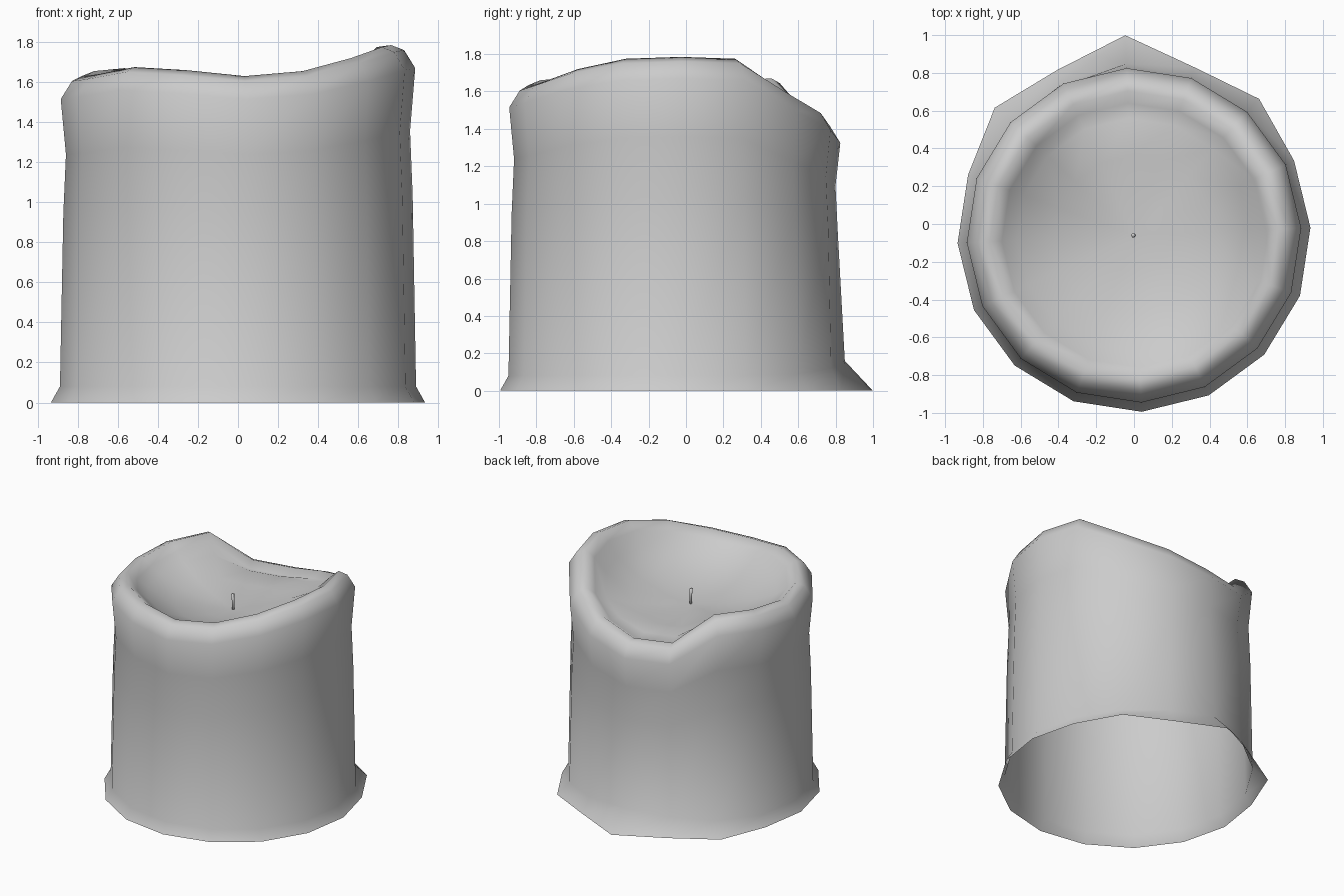
import bpy, bmesh
from math import sin, cos, radians

if "Cube" in bpy.data.objects:
    bpy.data.objects.remove(bpy.data.objects["Cube"])

N = 16
CY = -0.06                      # candle axis sits slightly forward
FLOOR = 1.41                    # height of the melted pool at the wick
# rim crest height every 22.5 degrees, starting at +x and going to +y
RIM = [1.785, 1.775, 1.61, 1.51, 1.44, 1.45, 1.67, 1.655,
       1.63, 1.64, 1.675, 1.66, 1.63, 1.655, 1.72, 1.775]
# spilled wax at the foot: radius and height for the back columns
FOOT = {2: (0.98, 0.09), 3: (0.945, 0.12), 4: (1.06, 0.16),
        5: (0.965, 0.13), 6: (1.0, 0.10)}


def column(i):
    """Radius/height profile of one side of the candle, foot to pool."""
    h = RIM[i]
    foot_r, foot_z = FOOT.get(i, (0.935, 0.08))
    low_r = 0.91 if i == 4 else 0.89
    drop = h - FLOOR
    return [(foot_r, 0), (low_r, foot_z), (0.873, 0.58 * h), (0.86, 0.76 * h),
            (0.886, h - 0.115), (0.83, h - 0.025), (0.765, h),
            (0.70, h - 0.04 - 0.05 * drop), (0.62, FLOOR + 0.55 * drop),
            (0.42, FLOOR + 0.22 * drop), (0.2, FLOOR + 0.05 * drop)]


def finish(bm, name):
    bmesh.ops.recalc_face_normals(bm, faces=bm.faces)
    for f in bm.faces:
        f.smooth = True
    mesh = bpy.data.meshes.new(name)
    bm.to_mesh(mesh)
    bm.free()
    obj = bpy.data.objects.new(name, mesh)
    bpy.context.collection.objects.link(obj)
    return obj


# wax body: open-bottomed shell with flared foot, uneven lip and melted pool
bm = bmesh.new()
cols = []
for i in range(N):
    a = radians(i * 360 / N + 2.5)
    cols.append([bm.verts.new((r * cos(a), CY + r * sin(a), z))
                 for r, z in column(i)])
centre = bm.verts.new((0, CY, FLOOR))
for i in range(N):
    a, b = cols[i], cols[(i + 1) % N]
    for k in range(len(a) - 1):
        bm.faces.new((a[k], b[k], b[k + 1], a[k + 1]))
    bm.faces.new((a[-1], b[-1], centre))
finish(bm, "candle_wax")

# wick: thin stem with a slightly bent tip
bm = bmesh.new()
rings = []
for x, z, r in [(0, FLOOR - 0.03, 0.01), (0, FLOOR + 0.06, 0.01),
                (-0.004, FLOOR + 0.12, 0.012)]:
    rings.append([bm.verts.new((x + r * cos(radians(60 * k)),
                                CY + r * sin(radians(60 * k)), z))
                  for k in range(6)])
for lo, hi in zip(rings, rings[1:]):
    for k in range(6):
        bm.faces.new((lo[k], lo[(k + 1) % 6], hi[(k + 1) % 6], hi[k]))
bm.faces.new(rings[-1])
bm.faces.new(rings[0][::-1])
finish(bm, "wick")
